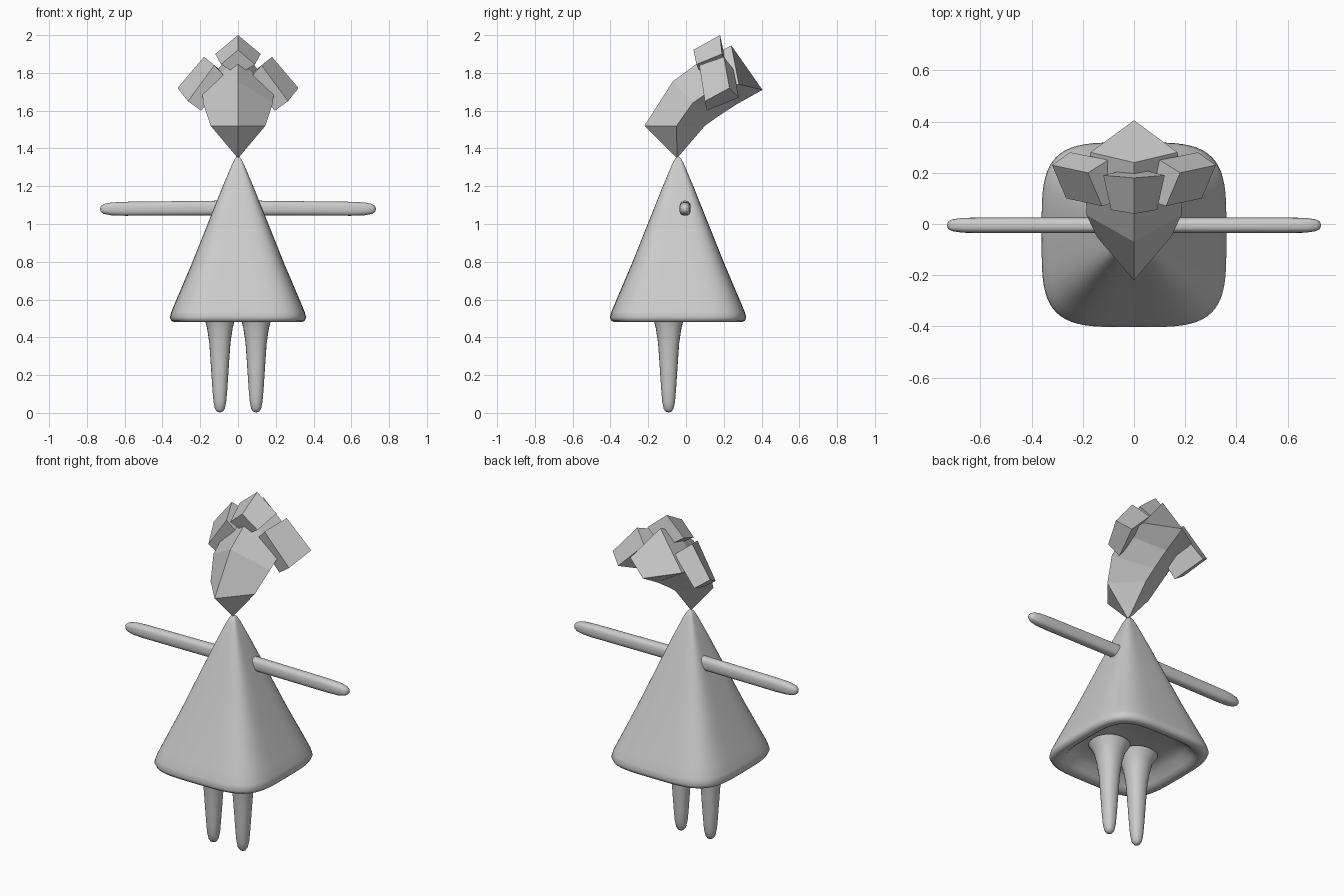
import bpy, bmesh
from math import sin, cos, tau, copysign, radians
from mathutils import Vector

if "Cube" in bpy.data.objects:
    bpy.data.objects.remove(bpy.data.objects["Cube"])

GREY = (0.6, 0.6, 0.6, 1)
mat = bpy.data.materials.new("plain grey")
mat.use_nodes = True
mat.diffuse_color = GREY
mat.node_tree.nodes["Principled BSDF"].inputs["Base Color"].default_value = GREY


def loft(name, rings, smooth=True):
    """Skin a list of equal-length point rings and cap both ends."""
    bm = bmesh.new()
    rows = [[bm.verts.new(p) for p in ring] for ring in rings]
    n = len(rows[0])
    for low, high in zip(rows, rows[1:]):
        for i in range(n):
            j = (i + 1) % n
            bm.faces.new((low[i], low[j], high[j], high[i]))
    bm.faces.new(rows[0][::-1])
    bm.faces.new(rows[-1])
    bmesh.ops.remove_doubles(bm, verts=bm.verts, dist=1e-5)
    bmesh.ops.recalc_face_normals(bm, faces=bm.faces)
    mesh = bpy.data.meshes.new(name)
    bm.to_mesh(mesh)
    bm.free()
    mesh.materials.append(mat)
    obj = bpy.data.objects.new(name, mesh)
    bpy.context.collection.objects.link(obj)
    if smooth:
        bpy.ops.object.select_all(action='DESELECT')
        obj.select_set(True)
        bpy.context.view_layer.objects.active = obj
        bpy.ops.object.shade_smooth_by_angle(angle=radians(60))
    return obj


def oval(rx, ry, power, count):
    """Rounded-square outline; power 2 is an ellipse."""
    def f(v):
        return copysign(abs(v) ** (2 / power), v)
    return [(rx * f(cos(tau * i / count)), ry * f(sin(tau * i / count)))
            for i in range(count)]


def mirrored(points):
    return [(-x, y, z) for x, y, z in points]


# Dress: rounded pyramid with a rolled hem and hollow underside (radius, height)
dress_profile = [(0.01, 0.57), (0.2, 0.56), (0.26, 0.54), (0.29, 0.5),
                 (0.31, 0.485), (0.335, 0.48), (0.353, 0.487), (0.361, 0.505),
                 (0.353, 0.535), (0.33, 0.59), (0.245, 0.79), (0.165, 0.99),
                 (0.085, 1.19), (0.03, 1.32), (0.015, 1.347), (0.003, 1.357)]
loft("dress", [[(x, y - 0.042, z) for x, y in oval(r, r, 4, 64)]
               for r, z in dress_profile])

# Legs: tapered, flaring where they meet the dress
leg_profile = [(0.002, 0.003), (0.016, 0.007), (0.026, 0.022), (0.034, 0.06),
               (0.039, 0.12), (0.049, 0.27), (0.056, 0.37), (0.068, 0.45),
               (0.082, 0.505), (0.11, 0.555)]
# Arms: nearly constant rounded bars (distance, half depth, half height)
arm_profile = [(0.05, 0.03, 0.039), (0.3, 0.03, 0.038), (0.6, 0.03, 0.037),
               (0.67, 0.029, 0.034), (0.71, 0.023, 0.026),
               (0.726, 0.015, 0.016), (0.73, 0.003, 0.003)]
for side, label in ((1, "left"), (-1, "right")):
    loft(label + "_leg", [[(side * 0.096 + x, y - 0.092, z) for x, y in oval(r, r, 2.2, 24)]
                          for r, z in leg_profile])
    loft(label + "_arm", [[(side * d, y - 0.005, 1.083 - 0.008 * (d - 0.3) + z)
                           for y, z in oval(ry, rz, 2.6, 24)]
                          for d, ry, rz in arm_profile])

# Head: four-sided faceted form bending backward (front, side, back of each ring)
head_rings = [((-0.05, 1.35), (0.002, -0.048, 1.35), (-0.046, 1.35)),
              ((-0.22, 1.52), (0.145, -0.05, 1.52), (0.1, 1.52)),
              ((-0.07, 1.755), (0.185, 0.035, 1.64), (0.17, 1.57)),
              ((0.08, 1.865), (0.19, 0.15, 1.72), (0.27, 1.635)),
              ((0.24, 1.945), (0.17, 0.28, 1.74), (0.405, 1.71))]
loft("head", [[(0, *front), side, (0, *back), (-side[0], *side[1:])]
              for front, side, back in head_rings], smooth=False)

# Top hair bun: flared block turned on its edge
loft("top_bun", [[(0, 0.04, 1.922), (0.09, 0.055, 1.845), (0, 0.08, 1.79), (-0.09, 0.055, 1.845)],
                 [(0, 0.18, 2.0), (0.12, 0.19, 1.9), (0, 0.22, 1.82), (-0.12, 0.19, 1.9)]],
     smooth=False)

# Side hair buns: tilted blocks, outer face then inner face
outer = [(0.18, 0.2, 1.885), (0.32, 0.23, 1.72), (0.265, 0.1, 1.65), (0.125, 0.07, 1.84)]
inner = [(0.1, 0.25, 1.82), (0.25, 0.28, 1.67), (0.195, 0.11, 1.6), (0.06, 0.09, 1.77)]
loft("left_bun", [outer, inner], smooth=False)
loft("right_bun", [mirrored(outer), mirrored(inner)], smooth=False)
